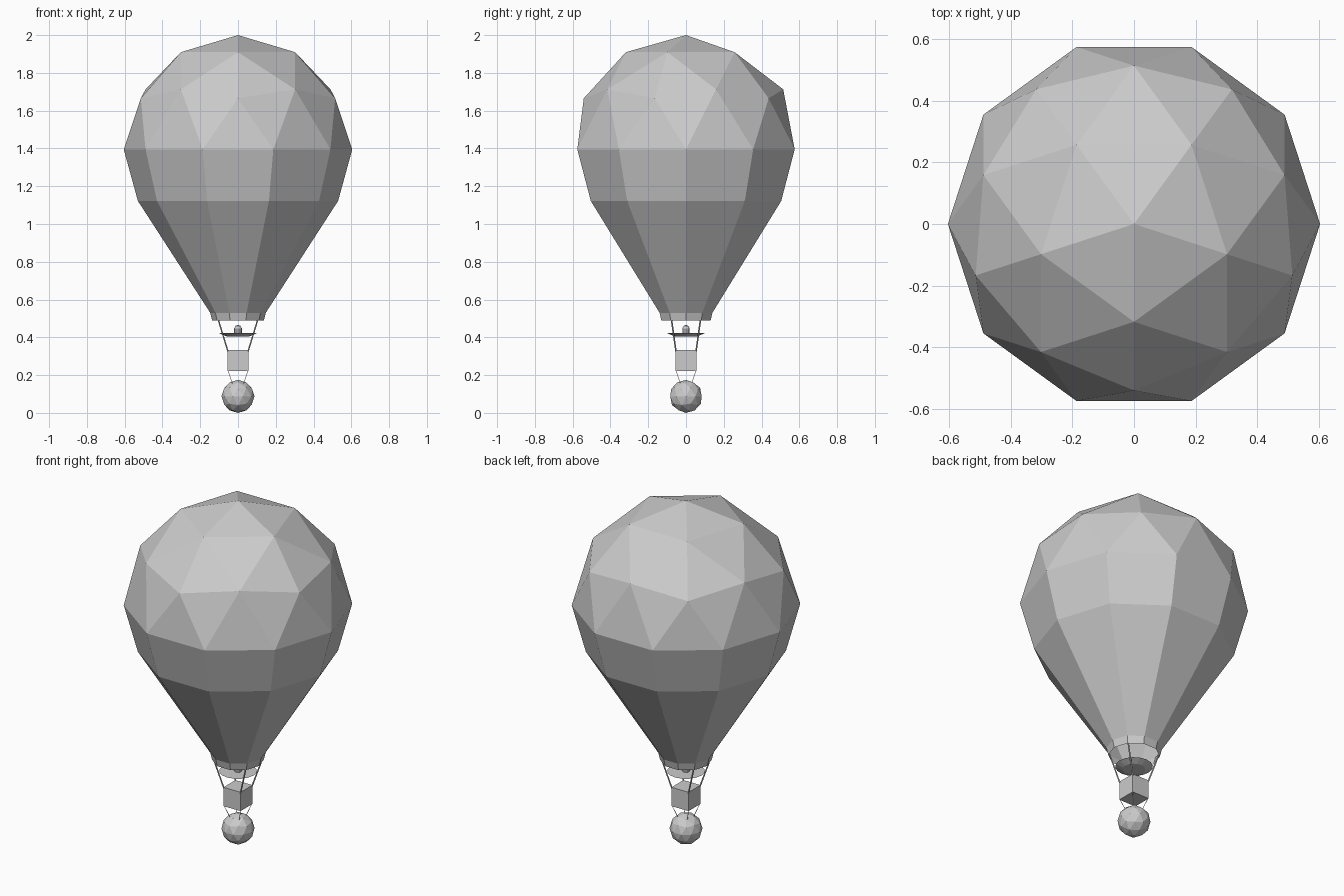
import bpy, bmesh, math
from mathutils import Vector, Matrix

if "Cube" in bpy.data.objects:
    bpy.data.objects.remove(bpy.data.objects["Cube"])


def finish(bm, name):
    mesh = bpy.data.meshes.new(name)
    bm.to_mesh(mesh)
    bm.free()
    ob = bpy.data.objects.new(name, mesh)
    bpy.context.collection.objects.link(ob)
    return ob


def icosphere(radius, z):
    bm = bmesh.new()
    m = Matrix.Translation((0, 0, z)) @ Matrix.Rotation(-math.pi / 2, 4, 'Z')
    bmesh.ops.create_icosphere(bm, subdivisions=2, radius=radius, matrix=m)
    return bm


def lathe(name, profile, sides, bm=None):
    # rings of (radius, z), joined by quads; radius 0 closes an end
    bm = bm or bmesh.new()
    rings = []
    for r, z in profile:
        n = sides if r > 0 else 1
        rings.append([bm.verts.new((r * math.cos(2 * math.pi * i / sides),
                                    r * math.sin(2 * math.pi * i / sides), z)) for i in range(n)])
    for a, b in zip(rings, rings[1:]):
        for i in range(sides):
            j = (i + 1) % sides
            quad = [a[i % len(a)], a[j % len(a)], b[j % len(b)], b[i % len(b)]]
            bm.faces.new(list(dict.fromkeys(quad)))
    bmesh.ops.remove_doubles(bm, verts=bm.verts, dist=0.001)
    bmesh.ops.recalc_face_normals(bm, faces=bm.faces)
    return finish(bm, name)


def rope(name, a, b, radius):
    a, b = Vector(a), Vector(b)
    d = b - a
    bm = bmesh.new()
    m = Matrix.Translation((a + b) / 2) @ d.to_track_quat('Z', 'Y').to_matrix().to_4x4()
    bmesh.ops.create_cone(bm, cap_ends=True, segments=6, radius1=radius, radius2=radius,
                          depth=d.length, matrix=m)
    return finish(bm, name)


# Envelope: faceted dome on a tapering ten-sided body, open at the mouth
R, CZ = 0.605, 1.395
dome = icosphere(R, CZ)
bmesh.ops.delete(dome, geom=[v for v in dome.verts if v.co.z < CZ - 0.01], context='VERTS')
lathe("envelope", [(R, CZ), (0.53, 1.122), (0.147, 0.53), (0.137, 0.488)], 10, dome)

# Burner with its saucer
lathe("burner_plate", [(0, 0.405), (0.06, 0.405), (0.1, 0.422), (0, 0.422)], 16)
lathe("burner", [(0, 0.42), (0.02, 0.42), (0.02, 0.448), (0.013, 0.461), (0, 0.466)], 10)

# Basket
bm = bmesh.new()
bmesh.ops.create_cube(bm, size=0.11, matrix=Matrix.Translation((0, 0, 0.278)))
finish(bm, "basket")

# Hanging ball
finish(icosphere(0.0875, 0.0875), "ballast_ball")

# Ropes at the four corners
for sx in (-1, 1):
    for sy in (-1, 1):
        rope("basket_rope", (sx * 0.053, sy * 0.053, 0.325), (sx * 0.105, sy * 0.077, 0.495), 0.004)
        rope("ballast_rope", (sx * 0.053, sy * 0.053, 0.225), (sx * 0.03, sy * 0.03, 0.155), 0.0015)
